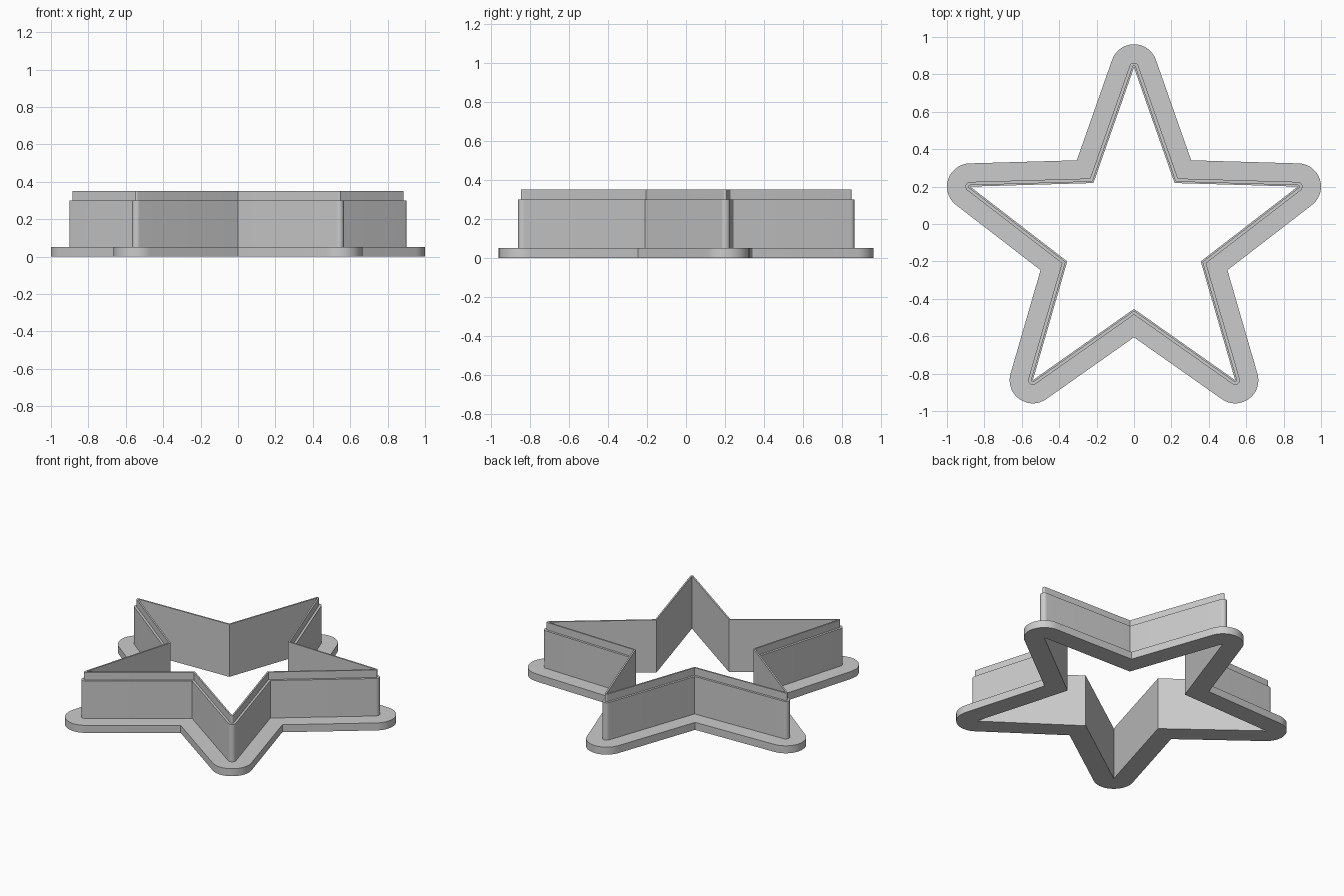
import bpy
import bmesh
from mathutils import Vector, Matrix

cube = bpy.data.objects.get("Cube")
if cube:
    bpy.data.objects.remove(cube, do_unlink=True)

# Flat grey plastic
grey = bpy.data.materials.new("grey plastic")
grey.use_nodes = True
colour = (0.6, 0.6, 0.6, 1)
grey.diffuse_color = colour
grey.node_tree.nodes["Principled BSDF"].inputs["Base Color"].default_value = colour

# Star opening: right half from the top tip down to the front notch, then mirrored
half = [(0, 0.837), (0.217, 0.219), (0.876, 0.2), (0.357, -0.2), (0.541, -0.835), (0, -0.454)]
star = [Vector(p) for p in half[::-1]] + [Vector((-x, y)) for x, y in half[1:-1]]
# start at the notch, go up the right side, then down the left: counter-clockwise
ARC_STEPS = 18


def offset_outline(points, dist):
    """Push the star outward, rounding the tips and keeping the notches sharp."""
    outline = []
    for i, p in enumerate(points):
        d1 = (p - points[i - 1]).normalized()
        d2 = (points[(i + 1) % len(points)] - p).normalized()
        n1, n2 = Vector((d1.y, -d1.x)), Vector((d2.y, -d2.x))
        if d1.cross(d2) > 0:
            turn = n2.angle(n1)
            for k in range(ARC_STEPS + 1):
                outline.append(p + Matrix.Rotation(turn * k / ARC_STEPS, 2) @ n1 * dist)
        else:
            outline.append(p + (n1 + n2) * dist / (1 + n1.dot(n2)))
    return outline


# Cross-section (outward offset, height): flange, wall, thin cutting edge
BASE, WALL, BLADE = 0.124, 0.025, 0.01
section = [(0, 0), (BASE, 0), (BASE, 0.05), (WALL, 0.05),
           (WALL, 0.30), (BLADE, 0.30), (BLADE, 0.35), (0, 0.35)]

# Loft the cross-section around the star
bm = bmesh.new()
rings = [[bm.verts.new((p.x, p.y, z)) for p in offset_outline(star, dist)]
         for dist, z in section]
for i, low in enumerate(rings):
    high = rings[(i + 1) % len(rings)]
    for j in range(len(low)):
        k = (j + 1) % len(low)
        bm.faces.new((low[j], low[k], high[k], high[j]))
bmesh.ops.remove_doubles(bm, verts=bm.verts, dist=1e-5)
bmesh.ops.recalc_face_normals(bm, faces=bm.faces)

mesh = bpy.data.meshes.new("star_cutter")
bm.to_mesh(mesh)
bm.free()
mesh.materials.append(grey)
cutter = bpy.data.objects.new("star_cutter", mesh)
bpy.context.collection.objects.link(cutter)

# Smooth rounded tips, crisp edges elsewhere
bpy.ops.object.select_all(action="DESELECT")
cutter.select_set(True)
bpy.context.view_layer.objects.active = cutter
bpy.ops.object.shade_smooth_by_angle(angle=0.5)
